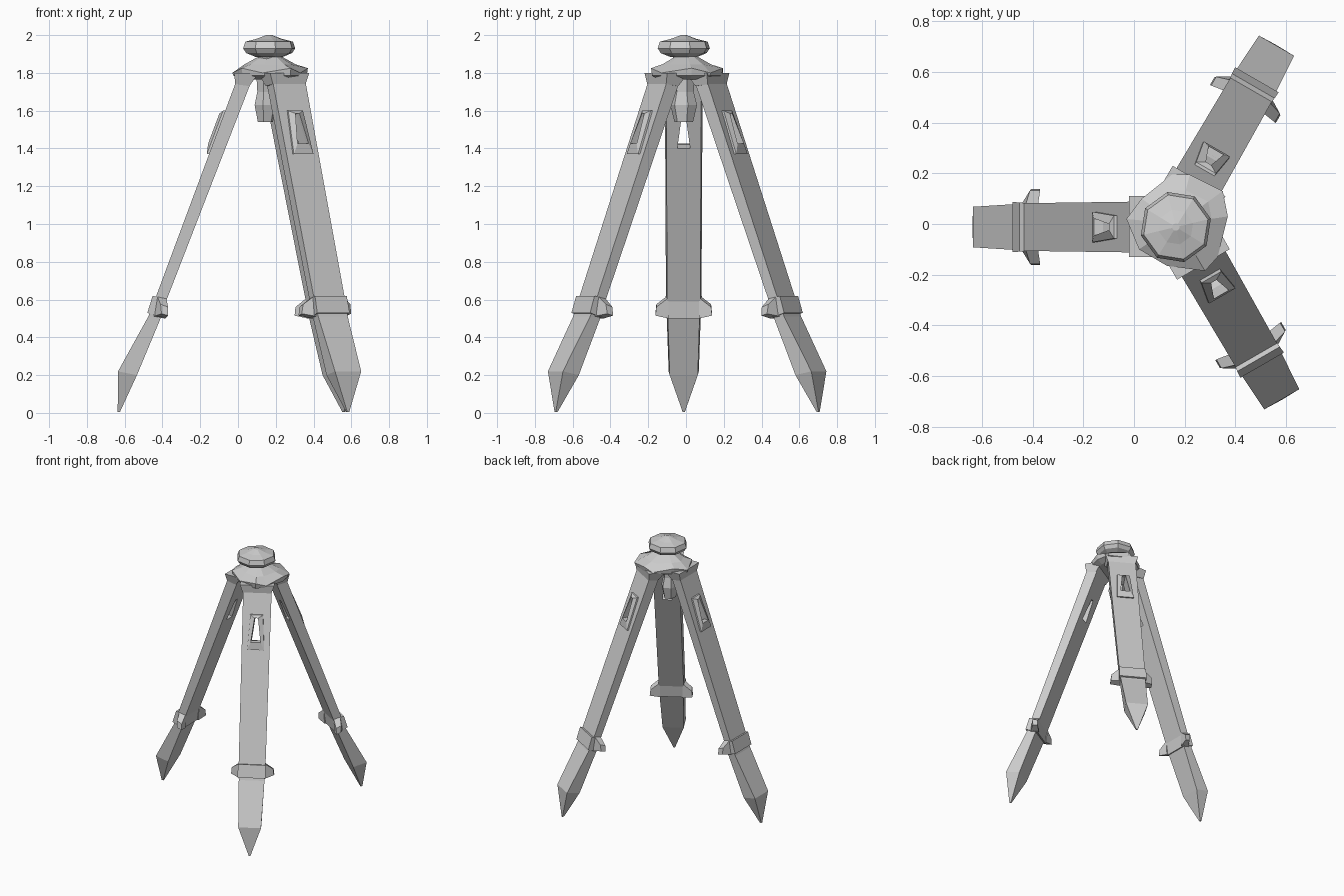
import bpy, bmesh
from math import sin, cos, pi, radians
from mathutils import Matrix, Vector

if "Cube" in bpy.data.objects:
    bpy.data.objects.remove(bpy.data.objects["Cube"])

HUB = Vector((0.17, 0, 0))


def make(name, bm, matrix=None):
    bmesh.ops.remove_doubles(bm, verts=bm.verts, dist=1e-5)
    bmesh.ops.recalc_face_normals(bm, faces=bm.faces)
    me = bpy.data.meshes.new(name)
    bm.to_mesh(me)
    bm.free()
    ob = bpy.data.objects.new(name, me)
    bpy.context.collection.objects.link(ob)
    if matrix:
        ob.matrix_world = matrix
    return ob


def loft(name, rings, matrix=None):
    bm = bmesh.new()
    vs = [[bm.verts.new(p) for p in ring] for ring in rings]
    n = len(vs[0])
    for a, b in zip(vs, vs[1:]):
        for i in range(n):
            j = (i + 1) % n
            bm.faces.new((a[i], a[j], b[j], b[i]))
    bm.faces.new(vs[0])
    bm.faces.new(vs[-1])
    return make(name, bm, matrix)


def outer_r(z):
    return 0.17 + (1.78 - z) * 0.373


def section(ro, zo, ri, zi, w):
    return [(ro, -w, zo), (ro, w, zo), (ri, w * 0.93, zi), (ri, -w * 0.93, zi)]


def leg(tag, angle):
    m = Matrix.Translation(HUB) @ Matrix.Rotation(angle, 4, 'Z') @ Matrix.Translation((0, 0.012, 0))

    # flat plank leg with flared, pointed foot
    body = loft(tag + "_leg", [
        section(0.15, 1.80, 0.08, 1.79, 0.085),
        section(0.178, 1.76, 0.105, 1.74, 0.10),
        section(0.61, 0.60, 0.555, 0.58, 0.094),
        section(0.645, 0.51, 0.58, 0.50, 0.09),
        section(0.805, 0.22, 0.705, 0.20, 0.08),
        section(0.807, 0.005, 0.795, 0.005, 0.006)], m)

    # tapered window cut through the leg
    hole = [(-0.034, 1.425), (0.034, 1.425), (0.012, 1.585), (-0.012, 1.585)]
    cutter = loft(tag + "_window_cutter", [
        [(outer_r(z) + d, t, z + d * 0.37) for t, z in hole] for d in (-0.2, 0.2)], m)
    cutter.hide_render = True
    cutter.hide_set(True)
    mod = body.modifiers.new("window", 'BOOLEAN')
    mod.object = cutter
    mod.solver = 'EXACT'

    # raised window frame
    rim = [(-0.06, 1.37), (0.06, 1.37), (0.045, 1.60), (-0.045, 1.60)]
    bm = bmesh.new()
    loops = []
    for pts, d in ((rim, -0.01), (rim, 0.012), (hole, 0.026), (hole, -0.01)):
        loops.append([bm.verts.new((outer_r(z) + d, t, z)) for t, z in pts])
    for k in range(4):
        a, b = loops[k], loops[(k + 1) % 4]
        for i in range(4):
            j = (i + 1) % 4
            bm.faces.new((a[i], a[j], b[j], b[i]))
    make(tag + "_window_frame", bm, m)

    # collar around the leg joint
    loft(tag + "_clamp_collar", [
        section(0.622, 0.62, 0.55, 0.60, 0.097),
        section(0.65, 0.53, 0.565, 0.50, 0.099)], m)

    # wedge-shaped clamp knobs on both edges
    for side, s in (("a", 1), ("b", -1)):
        loft(tag + "_clamp_knob_" + side, [
            [(0.60, s * 0.08, 0.625), (0.55, s * 0.08, 0.61),
             (0.555, s * 0.08, 0.50), (0.62, s * 0.08, 0.51)],
            [(0.58, s * 0.145, 0.575), (0.54, s * 0.145, 0.56),
             (0.54, s * 0.150, 0.515), (0.575, s * 0.150, 0.525)]], m)


for tag, deg in (("left", 180), ("back", 60), ("front", 300)):
    leg(tag, radians(deg))

# tripod head plate: rounded three-cornered outline
outline = [(-0.03, 0.02), (0.03, 0.10), (0.15, 0.195), (0.22, 0.195), (0.35, 0.13),
           (0.37, 0.03), (0.33, -0.13), (0.28, -0.185), (0.13, -0.165), (0.02, -0.10)]


def scaled(k, z, lift=0):
    return [(0.17 + (x - 0.17) * k, y * k, z + lift * (i % 2)) for i, (x, y) in enumerate(outline)]


loft("head_plate", [scaled(0.75, 1.765), scaled(0.97, 1.785), scaled(1.0, 1.80, 0.025),
                    scaled(0.68, 1.845), scaled(0.32, 1.885), scaled(0.24, 1.89)])


def turned(name, centre, profile, n, squash=1.0):
    rings = [[(centre[0] + r * cos(2 * pi * (i + 0.3) / n),
               centre[1] + squash * r * sin(2 * pi * (i + 0.3) / n), z)
              for i in range(n)] for r, z in profile]
    return loft(name, rings)


# mounting cap with faceted sides
turned("head_neck", (0.165, -0.01), [(0.06, 1.86), (0.06, 1.91)], 6)
turned("mounting_cap", (0.165, -0.012),
       [(0.075, 1.885), (0.125, 1.905), (0.142, 1.93), (0.130, 1.965), (0.07, 1.98),
        (0.015, 2.0)], 8)

# central fixing screw hanging below the plate
turned("fixing_screw", (0.145, -0.012),
       [(0.05, 1.79), (0.045, 1.70), (0.06, 1.63), (0.042, 1.54)], 6, 1.2)

# hinge lugs between the legs under the plate
for i in range(3):
    m = Matrix.Translation(HUB) @ Matrix.Rotation(radians(60 + 120 * i), 4, 'Z')
    loft("hinge_lug_%d" % (i + 1), [
        [(0.06, -0.11, 1.80), (0.19, -0.11, 1.80), (0.19, 0.13, 1.80), (0.06, 0.13, 1.80)],
        [(0.11, -0.09, 1.73), (0.185, -0.09, 1.74), (0.185, 0.11, 1.74), (0.11, 0.11, 1.73)]], m)
